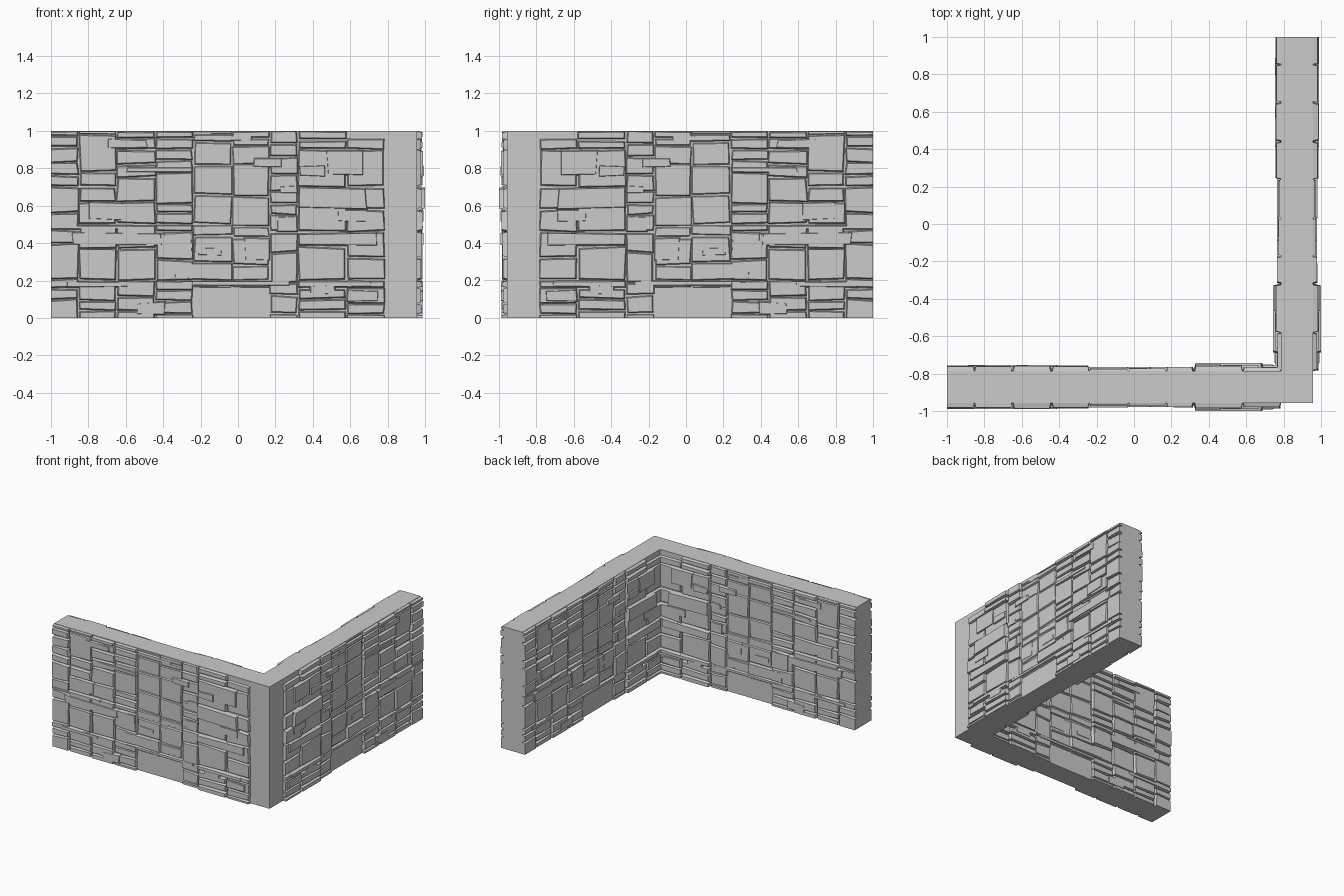
import bpy, bmesh, random

if "Cube" in bpy.data.objects:
    bpy.data.objects.remove(bpy.data.objects["Cube"])

OUT, INN = 0.957, 0.785      # outer and inner faces of the plain wall core

# Stone columns in hundredths: x start, x end, relief, course heights
COLUMNS = [
    (-100, -85, 2.6, (0, 10, 16, 21, 40, 47, 56, 70, 76, 83, 91, 97, 100)),
    (-85, -65, 2.3, (0, 4, 9, 20, 37, 50, 62, 70, 78, 98, 100)),
    (-65, -44, 2.3, (0, 4, 11, 20, 37, 50, 62, 75, 82, 90, 96, 100)),
    (-44, -24, 2.0, (0, 2, 9, 15, 20, 31, 46, 50, 56, 61, 78, 84, 90, 96, 100)),
    (-24, -3, 1.0, (16, 20, 30, 44, 50, 66, 82, 94, 98, 100)),
    (-3, 17, 1.0, (16, 20, 28, 43, 49, 65, 82, 92, 96, 100)),
    (17, 32, 1.7, (0, 2, 12, 19, 35, 46, 55, 61, 68, 77, 86, 93, 100)),
    (32, 58, 2.5, (0, 4, 10, 16, 20, 38, 46, 70, 90, 95, 100)),
    (58, 78.5, 2.4, (0, 2, 8, 16, 20, 32, 46, 58, 70, 90, 96)),
]

# Longer stones bridging the columns: x start, x end, z start, z end, relief
LONG = [
    (-89, -40, 38, 46, 3.1), (-40, -24, 31, 46, 2.8), (-60, -24, 77, 81, 2.6),
    (32, 69, 58, 70, 4.3), (32, 75, 38, 46, 3.5), (53, 69, 51, 58, 3.4),
    (32, 47, 75, 82, 3.6), (47, 68, 76, 90, 3.1), (-80, -62, 52, 62, 3.2),
    (-34, 28, 17, 20, 2.0), (-34, -3, 20, 30, 2.2), (-22, -8, 33, 38, 1.5),
    (38, 52, 12, 18, 3.2), (58, 75, 8, 15, 3.1), (-100, -56, 47, 50, 3.0),
    (-92, -58, 16, 20, 2.9), (32, 72, 16, 20, 3.1), (-24, 8, 94, 98, 1.5),
    (8, 24, 80, 86, 2.1), (22, 32, 66, 71, 2.2), (20, 32, 46, 55, 2.2),
    (-55, -38, 1, 9, 2.9), (-70, -48, 90, 96, 2.7), (3, 17, 30, 43, 1.4),
]


def stone_layout():
    """Tapered, slightly irregular stones as (base corners, top corners, relief)."""
    random.seed(4)
    rects = [(x0, x1, a, b, d + random.uniform(-0.5, 0.5))
             for x0, x1, d, zs in COLUMNS for a, b in zip(zs, zs[1:])]
    stones = []
    for x0, x1, z0, z1, d in rects + LONG:
        x0, x1, z0, z1 = (v / 100 for v in (x0, x1, z0, z1))
        jit = min(0.006, (z1 - z0) * 0.08)
        base, top = [], []
        for x, z, sx, sz in ((x0, z0, 1, 1), (x1, z0, -1, 1), (x1, z1, -1, -1), (x0, z1, 1, -1)):
            x += random.uniform(-jit, jit)
            z += random.uniform(-jit, jit)
            gap = min(0.009, (z1 - z0) * 0.25)
            for ring, g in ((base, 0.002), (top, gap)):
                # Outer edges of the wall stay flush
                px = -1 if x < -0.985 else min(x + sx * g, 0.785)
                pz = 0 if z < 0.01 else min(z + sz * g, 0.998)
                ring.append((px, pz))
        stones.append((base, top, d / 100))
    return stones


def new_object(name, bm):
    bmesh.ops.recalc_face_normals(bm, faces=bm.faces)
    mesh = bpy.data.meshes.new(name)
    bm.to_mesh(mesh)
    bm.free()
    obj = bpy.data.objects.new(name, mesh)
    bpy.context.collection.objects.link(obj)
    return obj


def stone_face(name, place):
    bm = bmesh.new()
    for base, top, d in STONES:
        low = [bm.verts.new(place(x, -0.004, z)) for x, z in base]
        high = [bm.verts.new(place(x, d, z)) for x, z in top]
        bm.faces.new(low)
        bm.faces.new(high)
        for i in range(4):
            j = (i + 1) % 4
            bm.faces.new((low[i], low[j], high[j], high[i]))
    return new_object(name, bm)


# Plain L-shaped core with the bare corner pillar
bm = bmesh.new()
outline = [(-1, -OUT), (OUT, -OUT), (OUT, 1), (INN, 1), (INN, -INN), (-1, -INN)]
floor = bm.faces.new([bm.verts.new((x, y, 0)) for x, y in outline])
ext = bmesh.ops.extrude_face_region(bm, geom=[floor], use_keep_orig=True)
for v in ext["geom"]:
    if isinstance(v, bmesh.types.BMVert):
        v.co.z = 1
new_object("wall_core", bm)

# The same stonework on both sides of both wings, mirrored about the corner
STONES = stone_layout()
stone_face("front_outer_stones", lambda x, d, z: (x, -OUT - d, z))
stone_face("front_inner_stones", lambda x, d, z: (x, -INN + d, z))
stone_face("right_outer_stones", lambda x, d, z: (OUT + d, -x, z))
stone_face("right_inner_stones", lambda x, d, z: (INN - d, -x, z))
